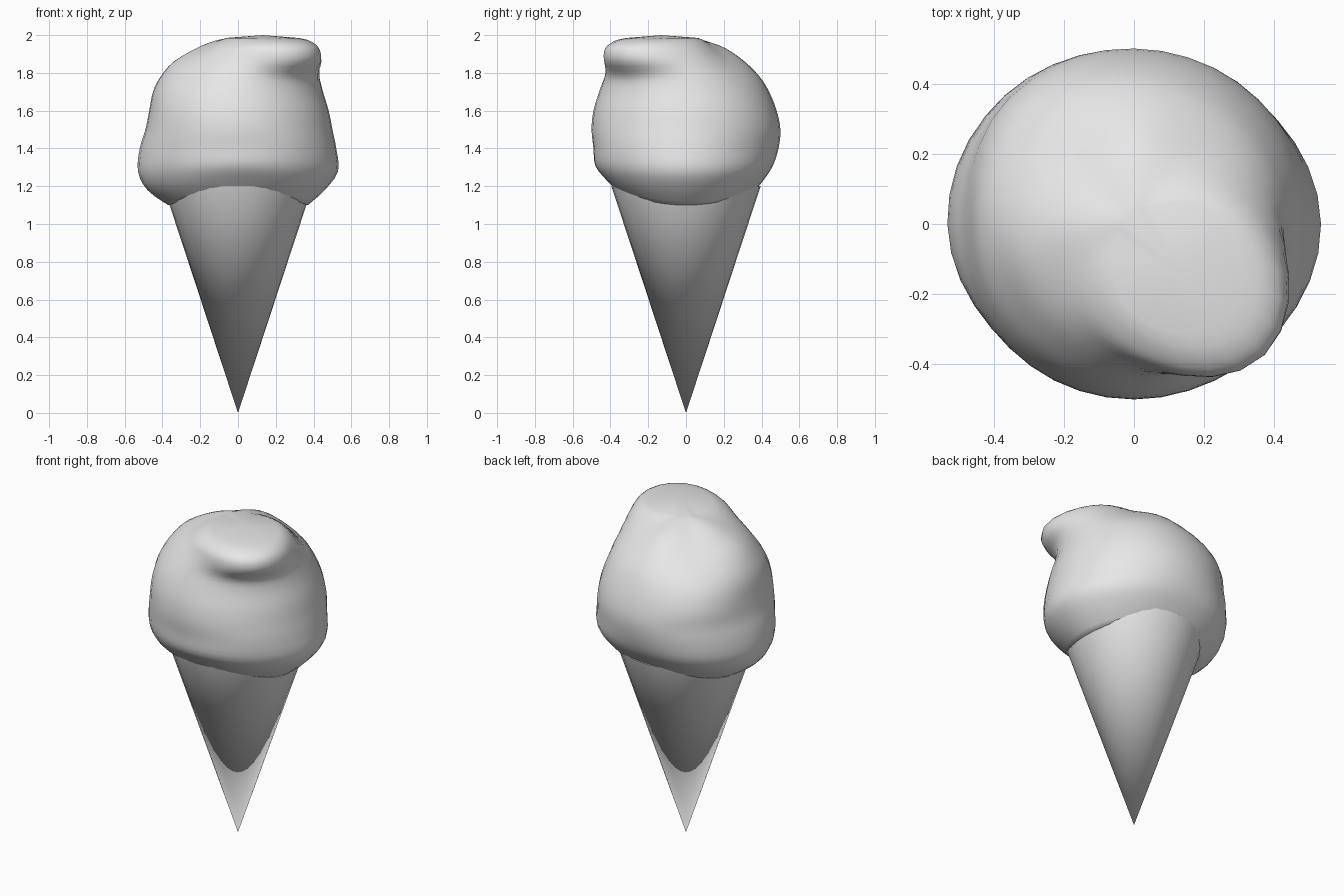
import bpy
import bmesh
import math

cube = bpy.data.objects.get("Cube")
if cube:
    bpy.data.objects.remove(cube, do_unlink=True)

grey = bpy.data.materials.new("plain_grey")
grey.use_nodes = True
colour = (0.8, 0.8, 0.8, 1.0)
grey.diffuse_color = colour
grey.node_tree.nodes["Principled BSDF"].inputs["Base Color"].default_value = colour


def finish(name, bm, sharp_angle):
    """Turn a bmesh into a smooth shaded, coloured object."""
    bmesh.ops.recalc_face_normals(bm, faces=bm.faces)
    mesh = bpy.data.meshes.new(name)
    bm.to_mesh(mesh)
    bm.free()
    mesh.materials.append(grey)
    obj = bpy.data.objects.new(name, mesh)
    bpy.context.collection.objects.link(obj)
    bpy.ops.object.select_all(action="DESELECT")
    obj.select_set(True)
    bpy.context.view_layer.objects.active = obj
    bpy.ops.object.shade_smooth_by_angle(angle=math.radians(sharp_angle))
    return obj


def spline(a, b, c, d, t):
    """Smooth curve from b to c, with a and d as the outer neighbours."""
    return b + 0.5 * t * (c - a + t * (2 * a - 5 * b + 4 * c - d
                                       + t * (3 * (b - c) + d - a)))


# Cone: pointed at the bottom, its rim hidden inside the scoop
CONE_HEIGHT, CONE_RADIUS = 1.2, 0.395
bm = bmesh.new()
bmesh.ops.create_cone(bm, cap_ends=True, segments=32, radius1=0,
                      radius2=CONE_RADIUS, depth=CONE_HEIGHT)
bmesh.ops.remove_doubles(bm, verts=bm.verts, dist=0.001)
bmesh.ops.translate(bm, verts=bm.verts, vec=(0, 0, CONE_HEIGHT / 2))
finish("cone", bm, 40)

# Scoop: height, then the radius in hundredths every eighth of a turn from +x
SECTIONS = [
    (1.10, (37, 36, 36, 37, 37, 36, 36, 36)),
    (1.18, (46, 43, 41, 45, 48, 44, 42, 44)),
    (1.28, (53, 49, 46, 51, 53, 49, 48, 50)),
    (1.40, (52, 50, 49, 52, 52, 50, 49, 51)),
    (1.50, (50, 50, 50, 51, 49, 50, 50, 50)),
    (1.60, (48, 48, 48, 50, 47, 49, 49, 48)),
    (1.70, (45, 44, 44, 46, 45, 46, 46, 45)),
    (1.78, (43, 39, 39, 39, 41, 41, 43, 45)),
    (1.86, (41, 31, 31, 28, 34, 34, 40, 52)),
    (1.93, (37, 22, 21, 17, 22, 24, 37, 52)),
    (1.97, (32, 14, 10, 8, 12, 15, 31, 46)),
    (1.985, (27, 7, 4, 3, 4, 7, 26, 38)),
]
STEPS = 5


def around(radii):
    """Fill in the radii between the eight given directions."""
    n = len(radii)
    return [spline(*(radii[(i + k) % n] / 100 for k in (-1, 0, 1, 2)), s / STEPS)
            for i in range(n) for s in range(STEPS)]


rows = [[z] + around(radii) for z, radii in SECTIONS]
levels = []
for i in range(len(rows) - 1):
    near = [rows[max(0, min(len(rows) - 1, i + k))] for k in (-1, 0, 1, 2)]
    for s in range(3):
        levels.append([spline(*values, s / 3) for values in zip(*near)])
levels.append(rows[-1])

bm = bmesh.new()
rings = []
for z, *radii in levels:
    ring = []
    for j, r in enumerate(radii):
        angle = math.tau * j / len(radii)
        # The hem hangs low at the sides and rises at the front and back
        lift = 0.07 * math.sin(angle) ** 2 * max(0, (1.4 - z) / 0.3)
        ring.append(bm.verts.new((r * math.cos(angle), r * math.sin(angle), z + lift)))
    rings.append(ring)


def cap(ring, centre):
    """Close a ring with a fan of triangles."""
    tip = bm.verts.new(centre)
    for j, vert in enumerate(ring):
        bm.faces.new((ring[j - 1], vert, tip))


for low, high in zip(rings, rings[1:]):
    for j in range(len(low)):
        bm.faces.new((low[j - 1], low[j], high[j], high[j - 1]))
cap(rings[0], (0, 0, 1.18))
cap(rings[-1], (0.13, -0.13, 2.0))
finish("ice_cream_scoop", bm, 60)
